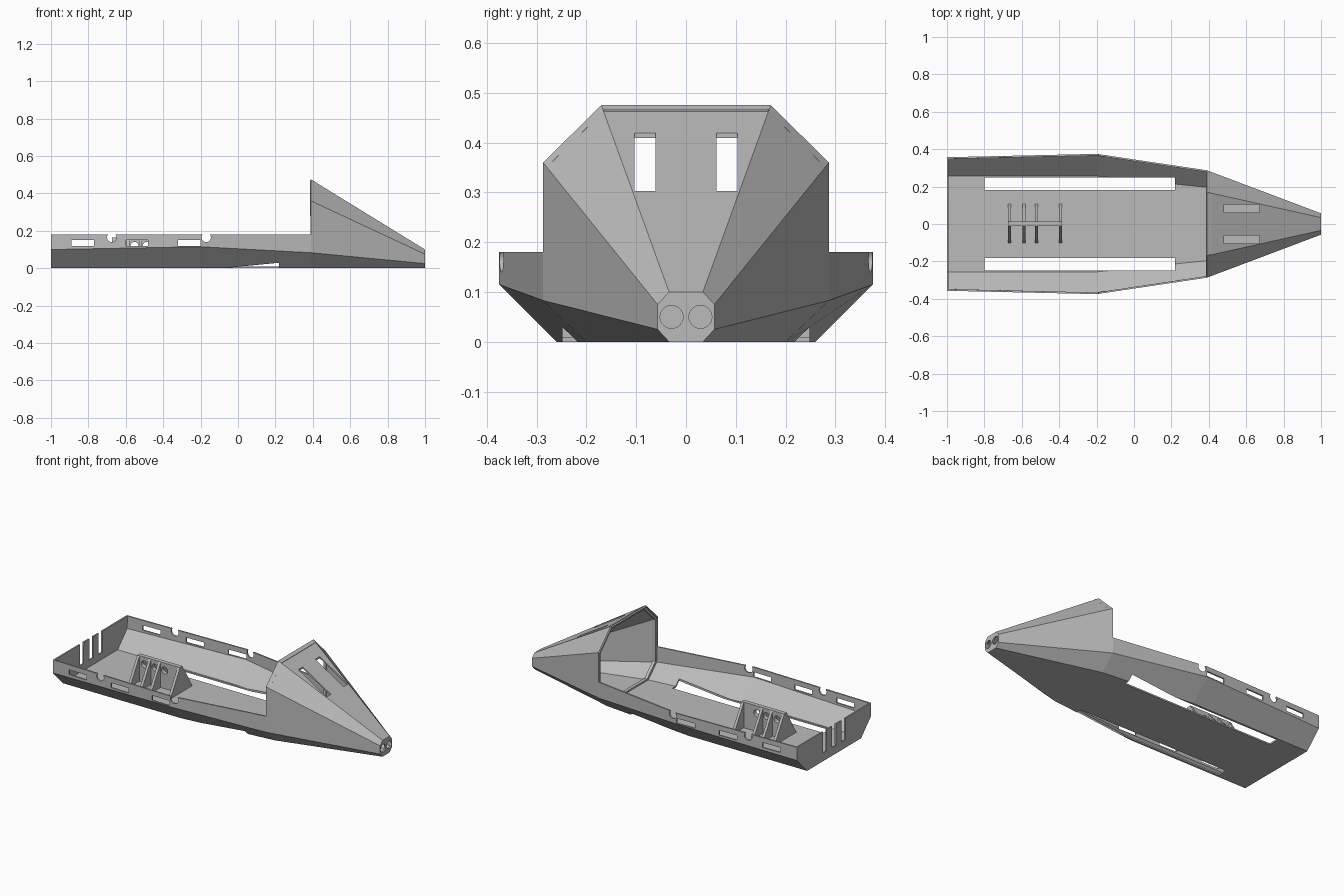
import bpy, bmesh, math
from mathutils import Matrix, Vector

cube = bpy.data.objects.get("Cube")
if cube:
    bpy.data.objects.remove(cube, do_unlink=True)

grey = bpy.data.materials.new("plain_grey")
grey.use_nodes = True
colour = (0.5, 0.5, 0.5, 1)
grey.diffuse_color = colour
grey.node_tree.nodes["Principled BSDF"].inputs["Base Color"].default_value = colour


def make_object(name, bm):
    bmesh.ops.recalc_face_normals(bm, faces=bm.faces)
    mesh = bpy.data.meshes.new(name)
    bm.to_mesh(mesh)
    bm.free()
    mesh.materials.append(grey)
    obj = bpy.data.objects.new(name, mesh)
    bpy.context.collection.objects.link(obj)
    return obj


def add_box(bm, x, y, z):
    size = Vector((x[1] - x[0], y[1] - y[0], z[1] - z[0]))
    mid = Vector((sum(x), sum(y), sum(z))) / 2
    bmesh.ops.create_cube(bm, size=1, matrix=Matrix.Translation(mid) @ Matrix.Diagonal(size.to_4d()))


def add_cylinder(bm, centre, radius, depth, axis):
    turn = Matrix.Rotation(math.pi / 2, 4, axis)
    bmesh.ops.create_cone(bm, cap_ends=True, segments=32, radius1=radius, radius2=radius,
                          depth=depth, matrix=Matrix.Translation(centre) @ turn)


def cut(obj, cutter_bm):
    # Carve the cutters out of the part, then drop them
    cutter = make_object("cutter", cutter_bm)
    cutter.hide_render = True
    mod = obj.modifiers.new("openings", 'BOOLEAN')
    mod.operation = 'DIFFERENCE'
    mod.solver = 'EXACT'
    mod.object = cutter
    graph = bpy.context.evaluated_depsgraph_get()
    mesh = bpy.data.meshes.new_from_object(obj.evaluated_get(graph))
    obj.modifiers.clear()
    obj.data = mesh
    bpy.data.objects.remove(cutter, do_unlink=True)


# Half sections, from the keel edge upwards: (half width, height)
stern = [(0.26, 0), (0.357, 0.10), (0.357, 0.18)]
middle = [(0.26, 0), (0.375, 0.115), (0.375, 0.18)]
shoulder = [(0.20, 0), (0.287, 0.083), (0.287, 0.18), (0.287, 0.36), (0.17, 0.475)]
tip = [(0.034, 0), (0.057, 0.025), (0.057, 0.075), (0.034, 0.10)]


# Hull shell with tapering hood
bm = bmesh.new()


def station(x, section):
    left = [bm.verts.new((x, y, z)) for y, z in section]
    right = [bm.verts.new((x, -y, z)) for y, z in section]
    return left, right


a, b, c, d = [station(x, s) for x, s in
              ((-1, stern), (-0.2, middle), (0.39, shoulder), (1, tip))]
for side in (0, 1):
    for p, q in ((a[side], b[side]), (b[side], c[side])):
        for i in (0, 1):
            bm.faces.new((p[i], q[i], q[i + 1], p[i + 1]))
    p, q = c[side], d[side]
    bm.faces.new((p[0], q[0], q[1], p[1]))
    bm.faces.new((p[1], q[1], q[2], p[3], p[2]))
    bm.faces.new((p[3], q[2], q[3], p[4]))
for p, q in ((a, b), (b, c), (c, d)):
    bm.faces.new((p[0][0], q[0][0], q[1][0], p[1][0]))
bm.faces.new((c[0][4], d[0][3], d[1][3], c[1][4]))
bm.faces.new(a[0] + a[1][::-1])
bm.faces.new(d[0] + d[1][::-1])
hull = make_object("hull_and_hood", bm)
wall = hull.modifiers.new("wall", 'SOLIDIFY')
wall.thickness = 0.009
wall.offset = -1
wall.use_even_offset = True

# Openings through the hull
bm = bmesh.new()
for s in (-1, 1):
    add_box(bm, (-0.8, 0.22), sorted((s * 0.183, s * 0.248)), (-0.05, 0.06))
    add_box(bm, (0.48, 0.67), sorted((s * 0.061, s * 0.103)), (0.25, 0.6))
    add_cylinder(bm, (1, s * 0.029, 0.05), 0.023, 0.1, 'Y')
for x in (-0.89, -0.6, -0.32):
    add_box(bm, (x, x + 0.12), (-0.5, 0.5), (0.12, 0.15))
for x in (-0.675, -0.17):
    add_cylinder(bm, (x, 0, 0.165), 0.025, 1, 'X')
for y in (-0.09, 0, 0.09):
    add_box(bm, (-1.05, -0.95), (y - 0.018, y + 0.018), (0.05, 0.25))
cut(hull, bm)

# Inner lip around the hood opening
bm = bmesh.new()
profile = [shoulder[i] for i in (0, 1, 3, 4)]
outline = [(y, z) for y, z in profile] + [(-y, z) for y, z in profile[::-1]]
rings = []
for x, scale in ((0.391, 0.985), (0.391, 0.92), (0.41, 0.92), (0.41, 0.96)):
    rings.append([bm.verts.new((x, y * scale, 0.23 + (z - 0.23) * scale)) for y, z in outline])
for k in range(4):
    p, q = rings[k], rings[(k + 1) % 4]
    for i in range(8):
        j = (i + 1) % 8
        bm.faces.new((p[i], p[j], q[j], q[i]))
make_object("hood_lip", bm)

# Rack spine with round holes
bm = bmesh.new()
add_box(bm, (-0.672, -0.385), (-0.012, 0.014), (0.005, 0.165))
spine = make_object("rack_spine", bm)
bm = bmesh.new()
for x in (-0.625, -0.553, -0.488):
    add_cylinder(bm, (x, 0, 0.12), 0.021, 0.2, 'X')
cut(spine, bm)

# Triangular rack ribs
for n, x in enumerate((-0.665, -0.587, -0.522, -0.392)):
    bm = bmesh.new()
    shape = [(-0.105, 0.005), (0.11, 0.005), (0.013, 0.164), (-0.011, 0.164)]
    face = bm.faces.new([bm.verts.new((x - 0.008, y, z)) for y, z in shape])
    push = bmesh.ops.extrude_face_region(bm, geom=[face])
    moved = [v for v in push["geom"] if isinstance(v, bmesh.types.BMVert)]
    bmesh.ops.translate(bm, vec=(0.016, 0, 0), verts=moved)
    make_object("rack_rib_%d" % (n + 1), bm)
